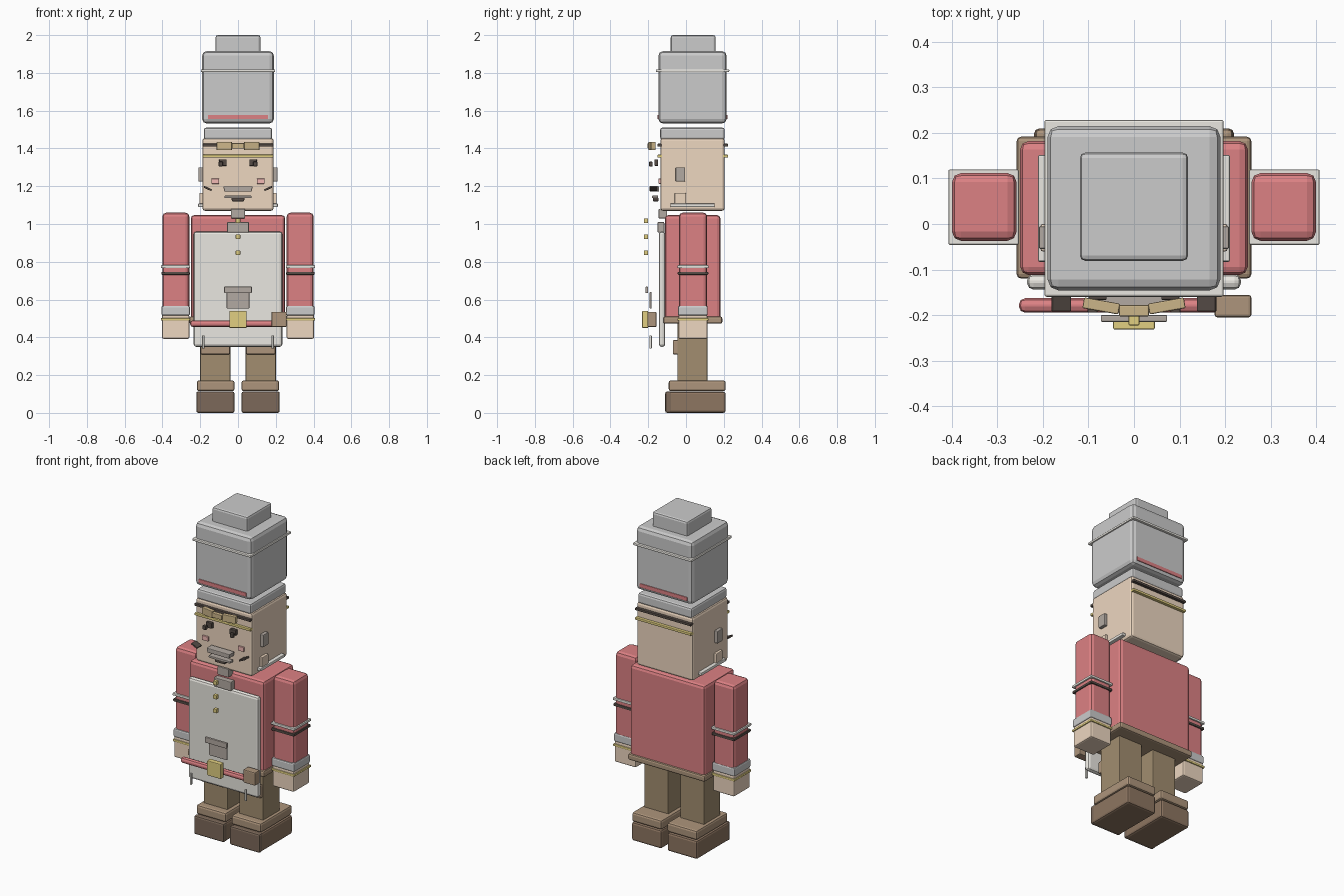
import bpy, bmesh
from math import radians
from mathutils import Matrix, Vector

if "Cube" in bpy.data.objects:
    bpy.data.objects.remove(bpy.data.objects["Cube"])

RGB = dict(red=(.72, .22, .23), skin=(.85, .68, .53), cream=(.82, .80, .75),
           trouser=(.36, .27, .16), leather=(.42, .30, .20), boot=(.20, .14, .10),
           dark=(.09, .07, .06), gold=(.75, .62, .22), tan=(.60, .46, .25),
           pink=(.90, .50, .47), taupe=(.45, .40, .36), sole=(.27, .18, .12))
MATS = {}


def paint(ob, color):
    if color:
        if color not in MATS:
            MATS[color] = bpy.data.materials.new(color)
            MATS[color].diffuse_color = (*RGB[color], 1)
        ob.data.materials.append(MATS[color])


def box(name, x, y, z, color=None, bevel=.004, rot=None, taper=1.0):
    """Box from (min, max) ranges, optional bevel, rotation and narrower base."""
    c = Vector((sum(x) / 2, sum(y) / 2, sum(z) / 2))
    size = (x[1] - x[0], y[1] - y[0], z[1] - z[0])
    bm = bmesh.new()
    bmesh.ops.create_cube(bm, size=1, matrix=Matrix.Diagonal((*size, 1)))
    for v in bm.verts:
        if v.co.z < 0:
            v.co.x *= taper
    me = bpy.data.meshes.new(name)
    bm.to_mesh(me)
    bm.free()
    ob = bpy.data.objects.new(name, me)
    bpy.context.collection.objects.link(ob)
    ob.location = c
    if rot:
        ob.rotation_euler = [radians(a) for a in rot]
    paint(ob, color)
    if bevel:
        m = ob.modifiers.new("bevel", 'BEVEL')
        m.width, m.segments = bevel, 2
    return ob


def mid(name, w, y, z, color=None, bevel=.004, **k):
    return box(name, (-w, w), y, z, color, bevel, **k)


def pair(name, x, y, z, color=None, bevel=.004, rot=(0, 0, 0)):
    """Right-hand box and its mirror image."""
    box(name + "_right", x, y, z, color, bevel, rot)
    box(name + "_left", (-x[1], -x[0]), y, z, color, bevel, (rot[0], -rot[1], -rot[2]))


# Boots and legs
pair("boot_body", (.02, .22), (-.10, .21), (0, .112), "sole", .012)
pair("boot_toe", (.019, .221), (-.11, -.075), (0, .113), "boot", .01)
pair("boot_cuff", (.018, .218), (-.092, .21), (.115, .172), "leather", .012)
pair("leg", (.04, .2), (-.045, .113), (.16, .49), "trouser", .004)
pair("knee_patch", (.042, .198), (-.07, -.04), (.31, .385), "leather", .006)

# Coat and apron
mid("coat", .25, (-.112, .182), (.49, 1.047), "red", .018)
mid("coat_hem", .258, (-.12, .192), (.472, .51), "leather", .01)
mid("apron", .235, (-.144, -.11), (.35, .96), "cream", .014)
mid("apron_pocket", .06, (-.192, -.182), (.553, .64), "taupe", .003)
mid("pocket_flap", .073, (-.215, -.2), (.635, .668), "taupe", .003)
pair("apron_string", (.178, .19), (-.193, -.181), (.34, .41), "cream", .003)

# Belt, buckle and pouch
mid("belt", .253, (-.195, -.163), (.455, .49), "red", .014)
mid("belt_buckle", .046, (-.232, -.2), (.45, .54), "gold", .004)
box("belt_pouch", (.177, .258), (-.205, -.156), (.455, .535), "leather", .006)

# Neckerchief and buttons
mid("neckerchief_knot", .037, (-.145, -.1), (1.03, 1.08), "taupe")
mid("neckerchief_tail", .058, (-.15, -.115), (.955, 1.01), "taupe")
for i, z in enumerate((1.017, .932, .848)):
    mid(f"button_{i}", .012, (-.223, -.2), (z - .012, z + .012), "gold", .003)

# Arms with bands, cuffs and hands
pair("sleeve", (.258, .4), (-.037, .112), (.52, 1.06), "red", .02)
pair("sleeve_band_light", (.253, .408), (-.046, .12), (.767, .782), "cream")
pair("sleeve_band_dark", (.255, .406), (-.044, .118), (.731, .747), "dark")
pair("cuff", (.255, .405), (-.043, .115), (.515, .567), None, .008)
pair("cuff_trim", (.253, .408), (-.045, .119), (.488, .502), "gold")
pair("hand", (.258, .402), (-.04, .113), (.392, .52), "skin", .008)

# Head and side details
mid("head", .189, (-.136, .205), (1.07, 1.455), "skin", .014)
pair("ear", (.17, .209), (-.055, -.005), (1.225, 1.3), "taupe")
pair("side_whisker", (.17, .205), (-.06, 0), (1.105, 1.165), "skin")
pair("jaw_strip", (.17, .211), (-.083, .152), (1.09, 1.108), "cream")

# Face
pair("eye", (.06, .1), (-.167, -.147), (1.308, 1.342), "dark", .003)
pair("pupil", (.08, .102), (-.195, -.177), (1.305, 1.33), "dark", .003)
pair("cheek", (.1, .14), (-.146, -.13), (1.213, 1.24), "pink", .002)
mid("moustache", .078, (-.192, -.142), (1.172, 1.199), "taupe", .004, taper=.92)
pair("moustache_tip", (.138, .182), (-.192, -.15), (1.183, 1.193), "dark", .002, (0, -25, 0))
mid("upper_lip", .072, (-.18, -.147), (1.137, 1.15), "taupe", .003)
mid("lower_lip", .036, (-.175, -.145), (1.12, 1.138), "dark", .003, taper=.85)

# Head bands and bow
mid("head_band_dark", .187, (-.152, .222), (1.41, 1.425), "dark", .003)
mid("head_band_gold", .187, (-.151, .222), (1.352, 1.367), "gold", .003)
pair("bow_wing", (.032, .112), (-.192, -.168), (1.391, 1.434), "tan", .003, (0, 0, 10))
mid("bow_knot", .033, (-.203, -.178), (1.4, 1.428), "tan", .003)

# Hat
mid("hat_base", .181, (-.137, .205), (1.447, 1.51), None, .012)
mid("hat_body", .19, (-.146, .215), (1.532, 1.915), None, .024)
mid("hat_stripe", .16, (-.15, .219), (1.555, 1.578), "red", .002)
mid("hat_band", .197, (-.16, .229), (1.804, 1.819), "cream", .005)
mid("hat_top", .119, (-.081, .157), (1.9, 2), None, .012)

for m in bpy.data.materials:
    if m.users and not m.is_grease_pencil:
        m.use_nodes = True
        m.node_tree.nodes["Principled BSDF"].inputs["Base Color"].default_value = m.diffuse_color
